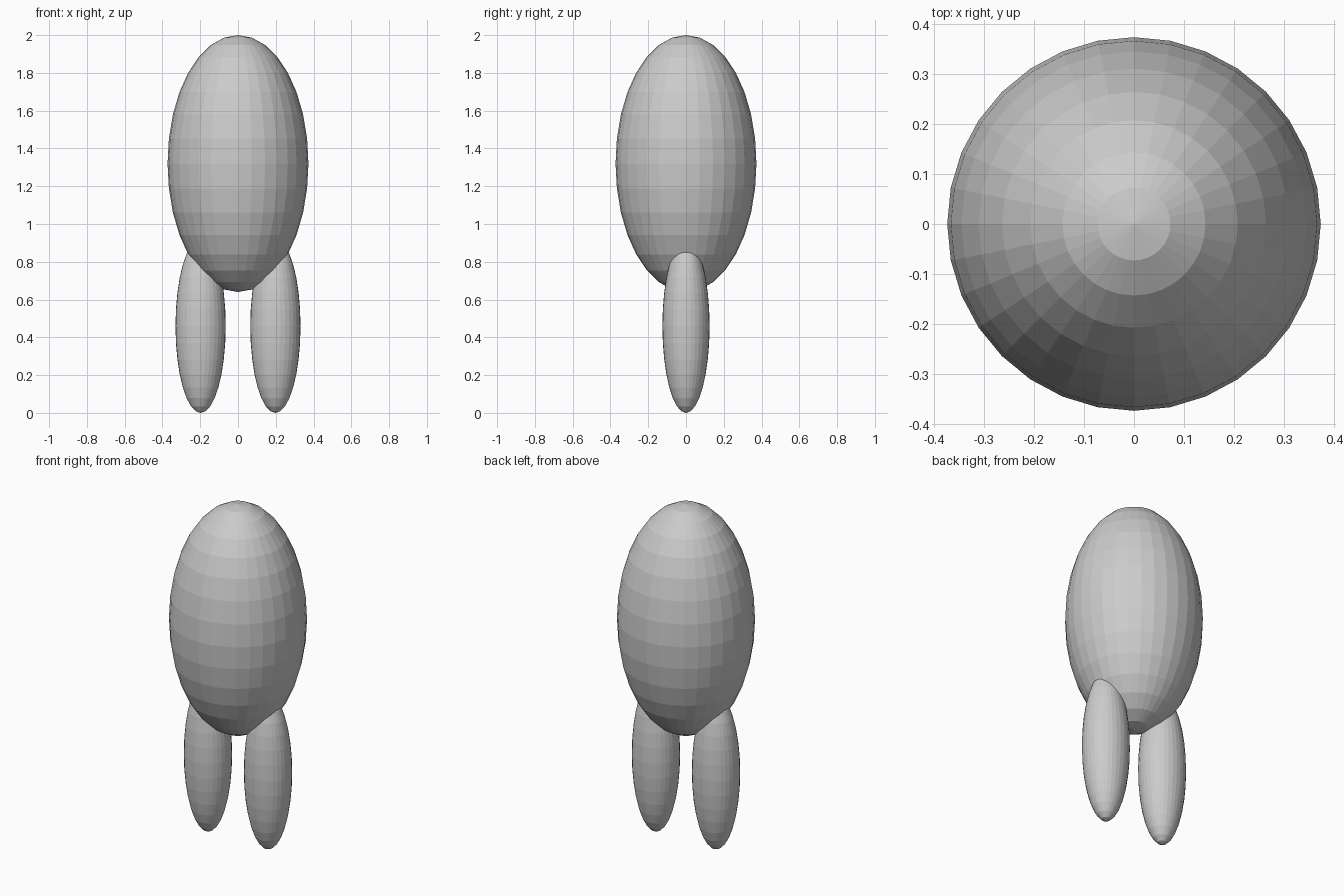
import bpy

if "Cube" in bpy.data.objects:
    bpy.data.objects.remove(bpy.data.objects["Cube"])

# One grey material for the whole model
grey = bpy.data.materials.new("plain grey")
grey.diffuse_color = (0.6, 0.6, 0.6, 1.0)
grey.use_nodes = True
grey.node_tree.nodes["Principled BSDF"].inputs["Base Color"].default_value = grey.diffuse_color


def ellipsoid(name, centre, radii):
    """Flat-shaded 32 x 16 sphere stretched to the given radii."""
    bpy.ops.mesh.primitive_uv_sphere_add(segments=32, ring_count=16, radius=1, location=centre)
    obj = bpy.context.object
    obj.name = name
    obj.scale = radii
    bpy.ops.object.transform_apply(location=False, rotation=False, scale=True)
    obj.data.materials.append(grey)
    return obj


# Egg-shaped body
ellipsoid("body", (0, 0, 1.32), (0.373, 0.373, 0.68))

# Pair of legs sunk into the underside of the body
for side, x in (("left", 0.198), ("right", -0.198)):
    ellipsoid(side + "_leg", (x, 0, 0.46), (0.133, 0.125, 0.46))
